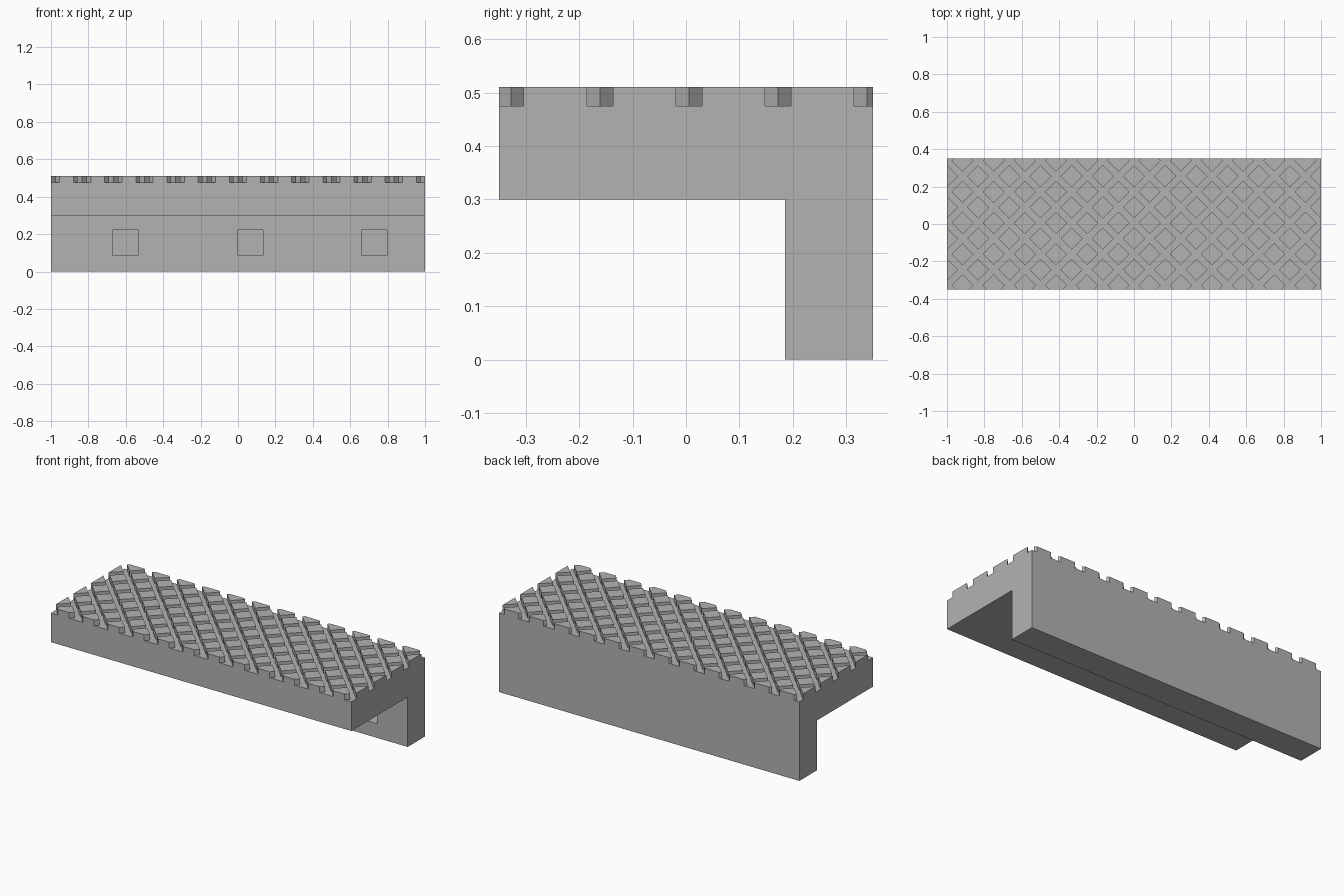
import bpy
import bmesh
from mathutils import Vector

cube = bpy.data.objects.get("Cube")
if cube:
    bpy.data.objects.remove(cube)

HALF_X, HALF_Y = 1.0, 0.35
TOP, FLOOR = 0.51, 0.475          # tread surface and groove floor
LEG_Y, UNDER = 0.185, 0.30        # leg front and tread underside
PITCH, GROOVE = 1 / 6, 0.0242     # groove spacing and half width along the axes
ORIGIN = Vector((1, 0.0055, FLOOR))
POCKETS, POCKET_HALF = (-0.602, 0.067, 0.729), 0.068
POCKET_Z, POCKET_DEPTH = 0.153, 0.13


def faces_on(bm, axis, value):
    """All faces lying flat in one axis-aligned plane."""
    return [f for f in bm.faces if all(abs(v.co[axis] - value) < 1e-4 for v in f.verts)]


def cut(bm, axis, value, point, normal):
    """Score a straight line across a flat side."""
    faces = faces_on(bm, axis, value)
    edges = {e for f in faces for e in f.edges}
    verts = {v for f in faces for v in f.verts}
    bmesh.ops.bisect_plane(bm, geom=[*faces, *edges, *verts], dist=1e-5,
                           plane_co=point, plane_no=normal)


def push(bm, faces, offset):
    """Extrude faces by an offset."""
    new = bmesh.ops.extrude_face_region(bm, geom=faces)["geom"]
    moved = [g for g in new if isinstance(g, bmesh.types.BMVert)]
    bmesh.ops.translate(bm, verts=moved, vec=offset)
    bmesh.ops.delete(bm, geom=[f for f in faces if f.is_valid], context="FACES_ONLY")


def in_groove(distance):
    return abs((distance + PITCH / 2) % PITCH - PITCH / 2) < GROOVE


# L-shaped body, extruded along x
bm = bmesh.new()
profile = [(-HALF_Y, UNDER), (LEG_Y, UNDER), (LEG_Y, 0),
           (HALF_Y, 0), (HALF_Y, FLOOR), (-HALF_Y, FLOOR)]
end = bm.faces.new([bm.verts.new((-HALF_X, y, z)) for y, z in profile])
side = bmesh.ops.extrude_face_region(bm, geom=[end], use_keep_orig=True)["geom"]
bmesh.ops.translate(bm, verts=[g for g in side if isinstance(g, bmesh.types.BMVert)],
                    vec=(2 * HALF_X, 0, 0))
bmesh.ops.recalc_face_normals(bm, faces=bm.faces)

# Square pockets in the front of the leg
for s in (-1, 1):
    for x in POCKETS:
        cut(bm, 1, LEG_Y, (x + s * POCKET_HALF, 0, 0), (1, 0, 0))
    cut(bm, 1, LEG_Y, (0, 0, POCKET_Z + s * POCKET_HALF), (0, 0, 1))
pockets = []
for f in faces_on(bm, 1, LEG_Y):
    c = f.calc_center_median()
    if abs(c.z - POCKET_Z) < POCKET_HALF and any(abs(c.x - x) < POCKET_HALF for x in POCKETS):
        pockets.append(f)
push(bm, pockets, (0, POCKET_DEPTH, 0))

# Crossed diagonal grooves, leaving raised diamond lugs
for way in (-1, 1):
    for k in range(-18, 19):
        for s in (-1, 1):
            shift = Vector((k * PITCH + s * GROOVE, 0, 0))
            cut(bm, 2, FLOOR, ORIGIN + shift, Vector((1, way, 0)).normalized())
lugs = []
for f in faces_on(bm, 2, FLOOR):
    d = f.calc_center_median() - ORIGIN
    if not in_groove(d.x + d.y) and not in_groove(d.x - d.y):
        lugs.append(f)
push(bm, lugs, (0, 0, TOP - FLOOR))

# Merge the lug sides with the outer sides of the body
bm.normal_update()
seams = []
for e in bm.edges:
    if len(e.link_faces) == 2 and all(abs(v.co.z - FLOOR) < 1e-4 for v in e.verts):
        a, b = (f.normal for f in e.link_faces)
        if abs(a.z) < 0.1 and a.dot(b) > 0.999:
            seams.append(e)
bmesh.ops.dissolve_edges(bm, edges=seams, use_verts=False)
bmesh.ops.recalc_face_normals(bm, faces=bm.faces)

mesh = bpy.data.meshes.new("grip_block")
bm.to_mesh(mesh)
bm.free()
block = bpy.data.objects.new("grip_block", mesh)
bpy.context.collection.objects.link(block)

# Plain grey finish
grey = bpy.data.materials.new("plain_grey")
grey.use_nodes = True
colour = (0.45, 0.45, 0.45, 1)
grey.diffuse_color = colour
grey.node_tree.nodes["Principled BSDF"].inputs["Base Color"].default_value = colour
mesh.materials.append(grey)
